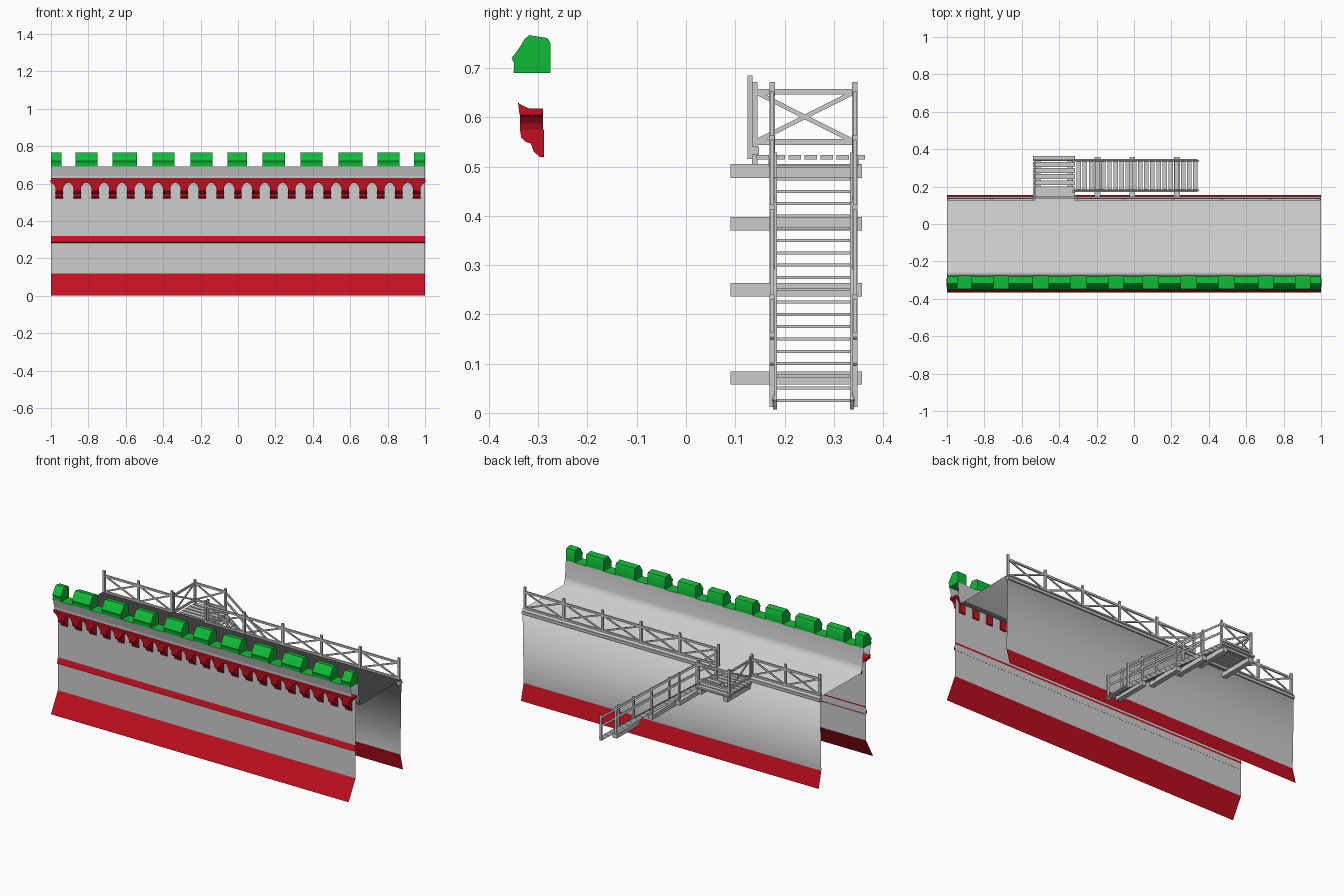
import bpy, bmesh
from math import radians
from mathutils import Vector, Matrix

if "Cube" in bpy.data.objects:
    bpy.data.objects.remove(bpy.data.objects["Cube"])


def material(name, col):
    m = bpy.data.materials.new(name)
    m.diffuse_color = col
    m.use_nodes = True
    m.node_tree.nodes["Principled BSDF"].inputs["Base Color"].default_value = m.diffuse_color
    return m


RED = material("red_stone", (0.55, 0.005, 0.015, 1))
GREEN = material("green_stone", (0.005, 0.5, 0.04, 1))


def finish(name, bm, mat=None, smooth=None, fix=True):
    if fix:
        bmesh.ops.recalc_face_normals(bm, faces=bm.faces[:])
    me = bpy.data.meshes.new(name)
    bm.to_mesh(me)
    bm.free()
    ob = bpy.data.objects.new(name, me)
    bpy.context.collection.objects.link(ob)
    if mat:
        me.materials.append(mat)
    if smooth:
        bpy.ops.object.select_all(action='DESELECT')
        ob.select_set(True)
        bpy.context.view_layer.objects.active = ob
        bpy.ops.object.shade_smooth_by_angle(angle=radians(smooth))
    return ob


def sheet(name, pts, mat=None, smooth=None):
    """Open yz profile swept along the whole wall length."""
    bm = bmesh.new()
    rows = [[bm.verts.new((x, y, z)) for x in (-1, 1)] for y, z in pts]
    for a, b in zip(rows, rows[1:]):
        bm.faces.new((a[0], a[1], b[1], b[0]))
    return finish(name, bm, mat, smooth, fix=False)


def prism(bm, pts, axis, a, b):
    """Solid from a closed outline: yz outline along x, or xz outline along y."""
    def pos(p, t):
        return (t, p[0], p[1]) if axis == 'x' else (p[0], t, p[1])
    r0 = [bm.verts.new(pos(p, a)) for p in pts]
    r1 = [bm.verts.new(pos(p, b)) for p in pts]
    bm.faces.new(r0)
    bm.faces.new(r1[::-1])
    for i in range(len(pts)):
        j = (i + 1) % len(pts)
        bm.faces.new((r0[i], r1[i], r1[j], r0[j]))


def beam(bm, p, q, w=0.012, h=0.012):
    """Square timber from p to q."""
    p, q = Vector(p), Vector(q)
    d = q - p
    side = d.cross(Vector((0, 0, 1)))
    side = Vector((1, 0, 0)) if side.length < 1e-6 else side.normalized()
    up = side.cross(d).normalized()
    rot = Matrix((d.normalized(), side, up)).transposed().to_4x4()
    bmesh.ops.create_cube(bm, size=1, matrix=Matrix.Translation((p + q) / 2) @ rot
                          @ Matrix.Diagonal((d.length, w, h, 1)))


def panel(bm, p, q, low, high):
    """Rails and crossed braces between two posts standing at p and q."""
    def at(v, z):
        return (v[0], v[1], v[2] + z)
    beam(bm, at(p, high), at(q, high), 0.009)
    beam(bm, at(p, low), at(q, low), 0.009)
    beam(bm, at(p, low), at(q, high), 0.006, 0.009)
    beam(bm, at(p, high), at(q, low), 0.006, 0.009)


# Wall shell, open at both ends and underneath
sheet("front_wall", [(-0.300, 0.12), (-0.297, 0.61)])
sheet("parapet_front", [(-0.297, 0.608), (-0.334, 0.61), (-0.335, 0.64), (-0.347, 0.69)])
sheet("walkway_and_back_wall", [(-0.275, 0.69), (-0.268, 0.59), (-0.255, 0.547),
                                (0.14, 0.553), (0.13, 0.10)], None, 95)
sheet("front_plinth", [(-0.367, 0), (-0.300, 0.12)], RED)
sheet("back_plinth", [(0.13, 0.10), (0.155, 0)], RED)
sheet("crenel_sill", [(-0.347, 0.69), (-0.275, 0.69)], GREEN)

# String course
sheet("string_course", [(-0.297, 0.28), (-0.310, 0.286), (-0.296, 0.328)], RED)

# Corbels joined by little arches, with a band above
bm = bmesh.new()
for i in range(21):
    c = -0.955 + 0.0955 * i
    prism(bm, [(-0.337, 0.575), (-0.335, 0.56), (-0.325, 0.55), (-0.315, 0.547),
               (-0.309, 0.53), (-0.297, 0.52), (-0.288, 0.52), (-0.288, 0.575)],
          'x', c - 0.02, c + 0.02)
    half = [(0.02, 0.575), (0.025, 0.588), (0.035, 0.6), (0.0475, 0.605), (0.0475, 0.618)]
    prism(bm, [(c + x, z) for x, z in half] + [(c - x, z) for x, z in half[::-1]],
          'y', -0.337, -0.29)
finish("corbels", bm, RED)
bm = bmesh.new()
prism(bm, [(-0.29, 0.605), (-0.338, 0.605), (-0.341, 0.63), (-0.334, 0.625)], 'x', -1, 1)
finish("corbel_band", bm, RED)

# Merlons with sloping fronts and rounded tops
merlons = [(-1, -.943), (-.87, -.75), (-.67, -.54), (-.457, -.34), (-.254, -.136),
           (-.056, .048), (.13, .25), (.334, .452), (.537, .666), (.746, .864), (.94, 1)]
bm = bmesh.new()
for a, b in merlons:
    prism(bm, [(-0.275, 0.69), (-0.275, 0.75), (-0.281, 0.761), (-0.30, 0.764),
               (-0.318, 0.767), (-0.327, 0.76), (-0.338, 0.742), (-0.354, 0.72),
               (-0.349, 0.71), (-0.35, 0.69)], 'x', a, b)
finish("merlons", bm, GREEN, 35)

# Back railing, with an opening at the landing
bm = bmesh.new()
beam(bm, (-1, 0.138, 0.533), (1, 0.138, 0.533), 0.02, 0.016)
left = [-0.99, -0.76, -0.535]
right = [-0.31 + 0.26 * i for i in range(6)]
for xs in (left, right):
    for x in xs:
        beam(bm, (x, 0.13, 0.515), (x, 0.13, 0.685), 0.014, 0.01)
    for a, b in zip(xs, xs[1:]):
        panel(bm, (a, 0.131, 0), (b, 0.131, 0), 0.558, 0.655)
finish("back_railing", bm)

# Landing: planks, joists and wall beams
X0, X1, Y0, Y1 = -0.54, -0.315, 0.175, 0.343
bm = bmesh.new()
for i in range(7):
    y = 0.156 + 0.0325 * i
    beam(bm, (X0, y, 0.519), (X1, y, 0.519), 0.025, 0.01)
for x in (-0.515, -0.34):
    beam(bm, (x, 0.09, 0.491), (x, 0.357, 0.491), 0.03, 0.028)
for y in (Y0, Y1):
    beam(bm, (X0, y, 0.509), (X1, y, 0.509), 0.014, 0.016)
finish("landing", bm)

# Landing railing on the far end and outer side
bm = bmesh.new()
for x, y in ((-0.53, 0.14), (-0.53, Y1), (-0.325, Y1), (-0.325, Y0)):
    beam(bm, (x, y, 0.5), (x, y, 0.672), 0.012, 0.011)
panel(bm, (-0.53, 0.14, 0), (-0.53, Y1, 0), 0.55, 0.652)
panel(bm, (-0.53, Y1, 0), (-0.325, Y1, 0), 0.55, 0.652)
finish("landing_railing", bm)


def stair_z(x):
    return 0.515 + (x + 0.315) * (0.02 - 0.515) / 0.65


# Stairs: stringers, treads and support beams into the wall
bm = bmesh.new()
for y in (Y0 + 0.006, Y1 - 0.006):
    beam(bm, (-0.325, y, stair_z(-0.325) - 0.004), (0.34, y, stair_z(0.34)), 0.008, 0.024)
for i in range(20):
    x = -0.295 + 0.0328 * i
    beam(bm, (x, Y0, stair_z(x)), (x, Y1, stair_z(x)), 0.024, 0.006)
for x, z in ((-0.195, 0.384), (-0.01, 0.25), (0.23, 0.071)):
    beam(bm, (x, 0.09, z), (x, 0.357, z), 0.03, 0.027)
    for y in (Y0, Y1):
        beam(bm, (x, y, z), (x, y, stair_z(x)), 0.012, 0.01)
finish("stairs", bm)

# Stair railings on both sides
bm = bmesh.new()
for y in (Y0, Y1):
    for x in (-0.195, -0.01, 0.23, 0.33):
        beam(bm, (x, y, stair_z(x) - 0.012), (x, y, stair_z(x) + 0.14), 0.012, 0.01)
    for h in (0.075, 0.128):
        beam(bm, (-0.325, y, stair_z(-0.325) + h), (0.335, y, stair_z(0.335) + h), 0.008, 0.011)
finish("stair_railings", bm)
